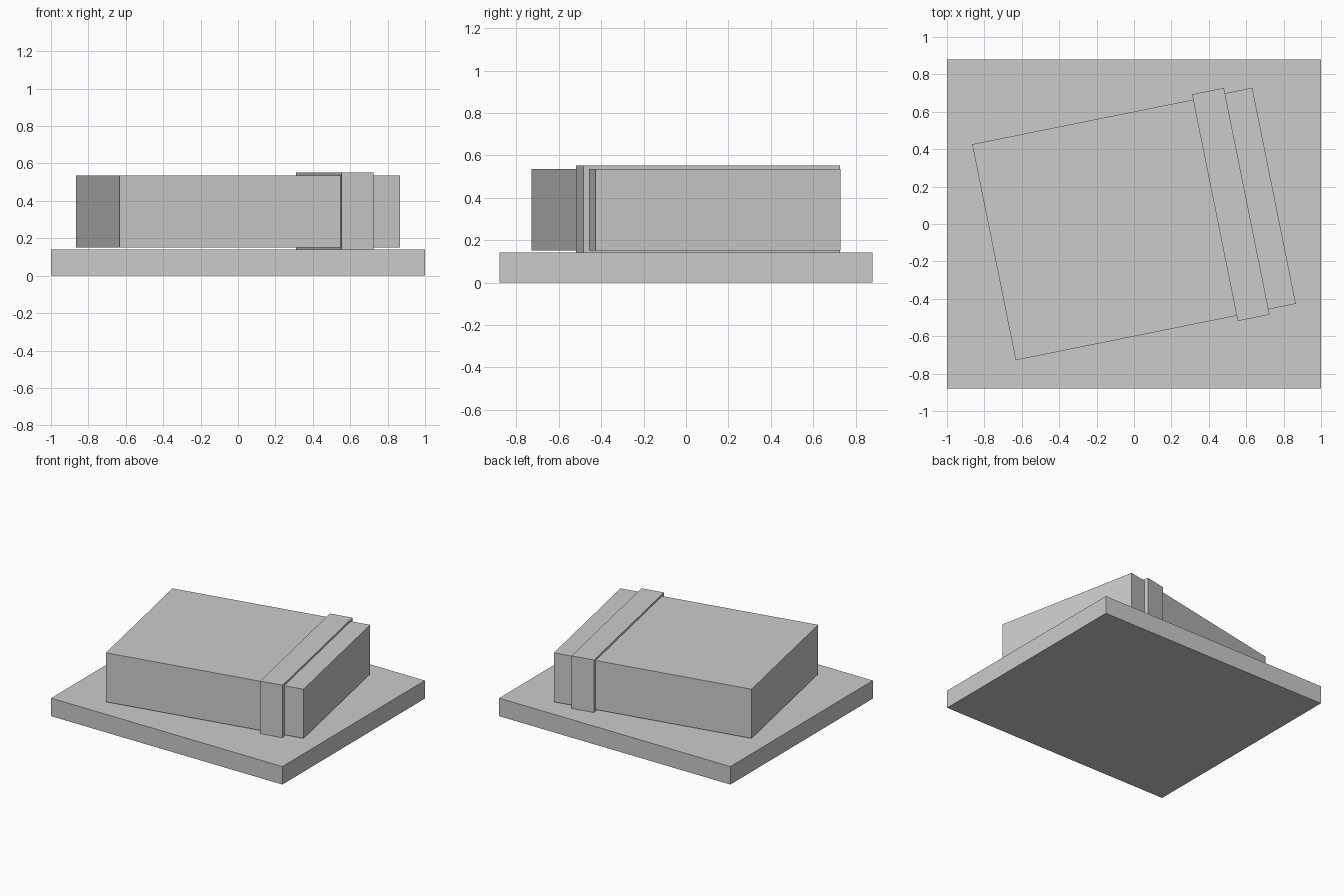
import bpy, math

if "Cube" in bpy.data.objects:
    bpy.data.objects.remove(bpy.data.objects["Cube"])

TURN = math.radians(11.4)   # the block is turned on its base

grey = bpy.data.materials.new("light grey")
grey.diffuse_color = (0.6, 0.6, 0.6, 1)
grey.use_nodes = True
grey.node_tree.nodes["Principled BSDF"].inputs["Base Color"].default_value = grey.diffuse_color


def box(name, size, z0, x=0.0, turn=0.0):
    """Box resting at height z0, shifted by x along its own turned axis."""
    loc = (x * math.cos(turn), x * math.sin(turn), z0 + size[2] / 2)
    bpy.ops.mesh.primitive_cube_add(size=1, location=loc, rotation=(0, 0, turn))
    ob = bpy.context.object
    ob.name = name
    ob.scale = size
    bpy.ops.object.transform_apply(location=False, rotation=False, scale=True)
    ob.data.materials.append(grey)
    return ob


# flat base
box("base_plate", (2.0, 1.76, 0.141), 0.0)

# main block, just clear of the base
box("main_block", (1.528, 1.178, 0.384), 0.152, turn=TURN)

# band wrapped around the block near its right end
box("band", (0.174, 1.236, 0.411), 0.141, x=0.528, turn=TURN)
